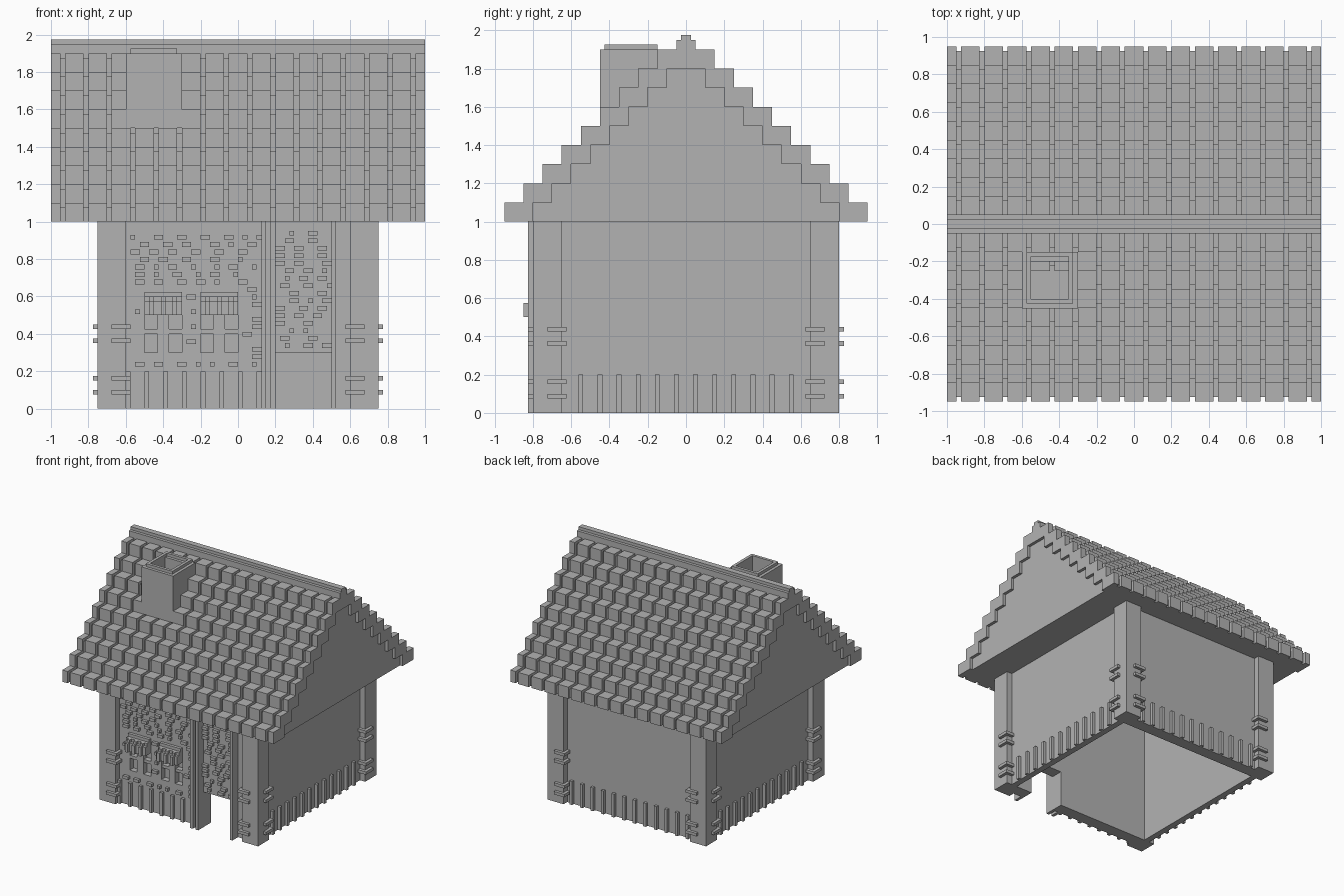
import bpy
import bmesh
import random

random.seed(4)
cube = bpy.data.objects.get("Cube")
if cube:
    bpy.data.objects.remove(cube, do_unlink=True)

GREY = (0.45, 0.45, 0.45, 1)
stone = bpy.data.materials.new("plain_grey")
stone.use_nodes = True
stone.diffuse_color = GREY
bsdf = stone.node_tree.nodes["Principled BSDF"]
bsdf.inputs["Base Color"].default_value = GREY
bsdf.inputs["Roughness"].default_value = 0.9


def boxes(name, items):
    """One object from boxes given as (x0, x1, y0, y1, z0, z1)."""
    bm = bmesh.new()
    for x0, x1, y0, y1, z0, z1 in items:
        verts = bmesh.ops.create_cube(bm, size=1)["verts"]
        for v in verts:
            v.co.x = x1 if v.co.x > 0 else x0
            v.co.y = y1 if v.co.y > 0 else y0
            v.co.z = z1 if v.co.z > 0 else z0
    return finish(name, bm)


def finish(name, bm):
    bmesh.ops.recalc_face_normals(bm, faces=bm.faces)
    mesh = bpy.data.meshes.new(name)
    bm.to_mesh(mesh)
    bm.free()
    mesh.materials.append(stone)
    ob = bpy.data.objects.new(name, mesh)
    bpy.context.collection.objects.link(ob)
    return ob


def mirror(items, axis):
    """The boxes plus their copies across x (axis 0) or y (axis 1)."""
    out = list(items)
    for b in items:
        c = list(b)
        c[2 * axis], c[2 * axis + 1] = -b[2 * axis + 1], -b[2 * axis]
        out.append(tuple(c))
    return out


# Plain side and back walls
boxes("side_walls", mirror([(0.65, 0.7, -0.7, 0.7, 0, 1)], 0))
boxes("back_wall", [(-0.65, 0.65, 0.65, 0.75, 0, 1)])

# Front wall: backing and outer skin, open at the door and recessed at the windows
windows = [-0.5, -0.2]
boxes("front_wall_backing", [(-0.65, 0.2, -0.7, -0.65, 0, 1),
                             (0.2, 0.5, -0.7, -0.65, 0.3, 1),
                             (0.5, 0.65, -0.7, -0.65, 0, 1)])
skin = [(a, b, -0.75, -0.7, 0, 1)
        for a, b in ((-0.65, -0.5), (-0.3, -0.2), (0, 0.2), (0.5, 0.65))]
skin.append((0.2, 0.5, -0.75, -0.7, 0.3, 1))
for x in windows:
    skin += [(x, x + 0.2, -0.75, -0.7, a, b) for a, b in ((0, 0.3), (0.5, 1))]
boxes("front_wall_skin", skin)

# Window bars and stepped awnings
bars, awnings = [], []
for x in windows:
    bars += [(x + 0.07, x + 0.13, -0.75, -0.7, 0.3, 0.5),
             (x, x + 0.2, -0.745, -0.7, 0.4, 0.425)]
    awnings += [(x, x + 0.2, -0.825, -0.75, 0.5, 0.575),
                (x, x + 0.2, -0.8, -0.75, 0.575, 0.6),
                (x, x + 0.2, -0.775, -0.75, 0.6, 0.625)]
    for rib in (0.025, 0.0875, 0.15):
        awnings += [(x + rib, x + rib + 0.025, -0.85, -0.75, 0.5, 0.575),
                    (x + rib, x + rib + 0.025, -0.825, -0.75, 0.575, 0.6)]
boxes("window_bars", bars)
boxes("awnings", awnings)

# Corner posts with four metal bands each
boxes("corner_posts", mirror(mirror([(0.6, 0.75, 0.65, 0.8, 0, 1)], 0), 1))
bands = []
for z in (0.075, 0.15, 0.35, 0.425):
    bands += [(0.575, 0.675, 0.75, 0.825, z, z + 0.025),
              (0.7, 0.775, 0.625, 0.725, z, z + 0.025)]
boxes("post_bands", mirror(mirror(bands, 0), 1))

# Door poles
boxes("door_poles", [(x, x + 0.025, -0.825, -0.75, 0, 1)
                     for x in (0.125, 0.175, 0.5)])

# Short battens along the foot of the walls
W = 0.025
side = [(0.7, 0.725, -0.5625 + 0.1 * k, -0.5375 + 0.1 * k, 0, 0.2)
        for k in range(12)]
boxes("side_battens", mirror(side, 0))
boxes("back_battens", [(-0.5625 + 0.1 * k, -0.5375 + 0.1 * k, 0.75, 0.775, 0, 0.2)
                       for k in range(12)])
boxes("front_battens", [(-0.6 + 0.1 * k, -0.6 + 0.1 * k + W, -0.775, -0.75, 0, 0.2)
                        for k in range(8)])

# Scattered raised bricks on the front
bricks = []
for left, right, low in ((-0.575, 0.125, 0.225), (0.2, 0.5, 0.325)):
    for row in range(int(round((0.95 - low) / 0.04))):
        z = low + 0.04 * row
        x = left + W * random.randint(0, 3)
        while True:
            w = random.choice((W, 2 * W, 2 * W))
            if x + w > right + 0.001:
                break
            hidden = any(x + w > a - 0.01 and x < a + 0.21 and 0.26 < z < 0.64
                         for a in windows)
            if not hidden:
                bricks.append((x, x + w, -0.775, -0.75, z, z + W))
            x += w + W * random.randint(2, 4)
boxes("raised_bricks", bricks)

# Roof core: a stepped gable profile run along x
STEP, ROWS = 0.1, 9
half = [(0.925, 1.0)]
for i in range(ROWS):
    y = 0.925 - STEP * i
    half += [(y, 1.075 + STEP * i), (y - STEP, 1.075 + STEP * i)]
profile = half + [(-y, z) for y, z in reversed(half)]
bm = bmesh.new()
end = bm.faces.new([bm.verts.new((-0.975, y, z)) for y, z in profile])
run = bmesh.ops.extrude_face_region(bm, geom=[end], use_keep_orig=True)
for v in run["geom"]:
    if isinstance(v, bmesh.types.BMVert):
        v.co.x = 0.975
finish("roof_core", bm)

# Roof tiles in stepped rows, parted by narrow grooves
tiles = []
for i in range(ROWS):
    y, z = 0.95 - STEP * i, 1 + STEP * i
    for k in range(17):
        x0 = max(-1, -1.05 + 0.125 * k)
        x1 = min(1, -0.95 + 0.125 * k)
        tiles.append((x0, x1, y - 0.15, y, z, z + STEP))
boxes("roof_tiles", mirror(tiles, 1))

# Ridge cap
boxes("ridge", [(-1, 1, -0.05, 0.05, 1.85, 1.95),
                (-1, 1, -0.025, 0.025, 1.95, 1.975)])


def tube(x0, x1, y0, y1, z0, z1, t):
    """Four walls of a square tube with wall thickness t."""
    return [(x0, x0 + t, y0, y1, z0, z1), (x1 - t, x1, y0, y1, z0, z1),
            (x0 + t, x1 - t, y0, y0 + t, z0, z1),
            (x0 + t, x1 - t, y1 - t, y1, z0, z1)]


# Chimney with a hollow top and a thin rim
boxes("chimney", [(-0.6, -0.3, -0.4505, -0.15, 1.5, 1.75)]
      + tube(-0.6, -0.3, -0.4505, -0.15, 1.75, 1.9, 0.05))
boxes("chimney_rim", tube(-0.575, -0.325, -0.425, -0.15, 1.9, 1.925, 0.025))
